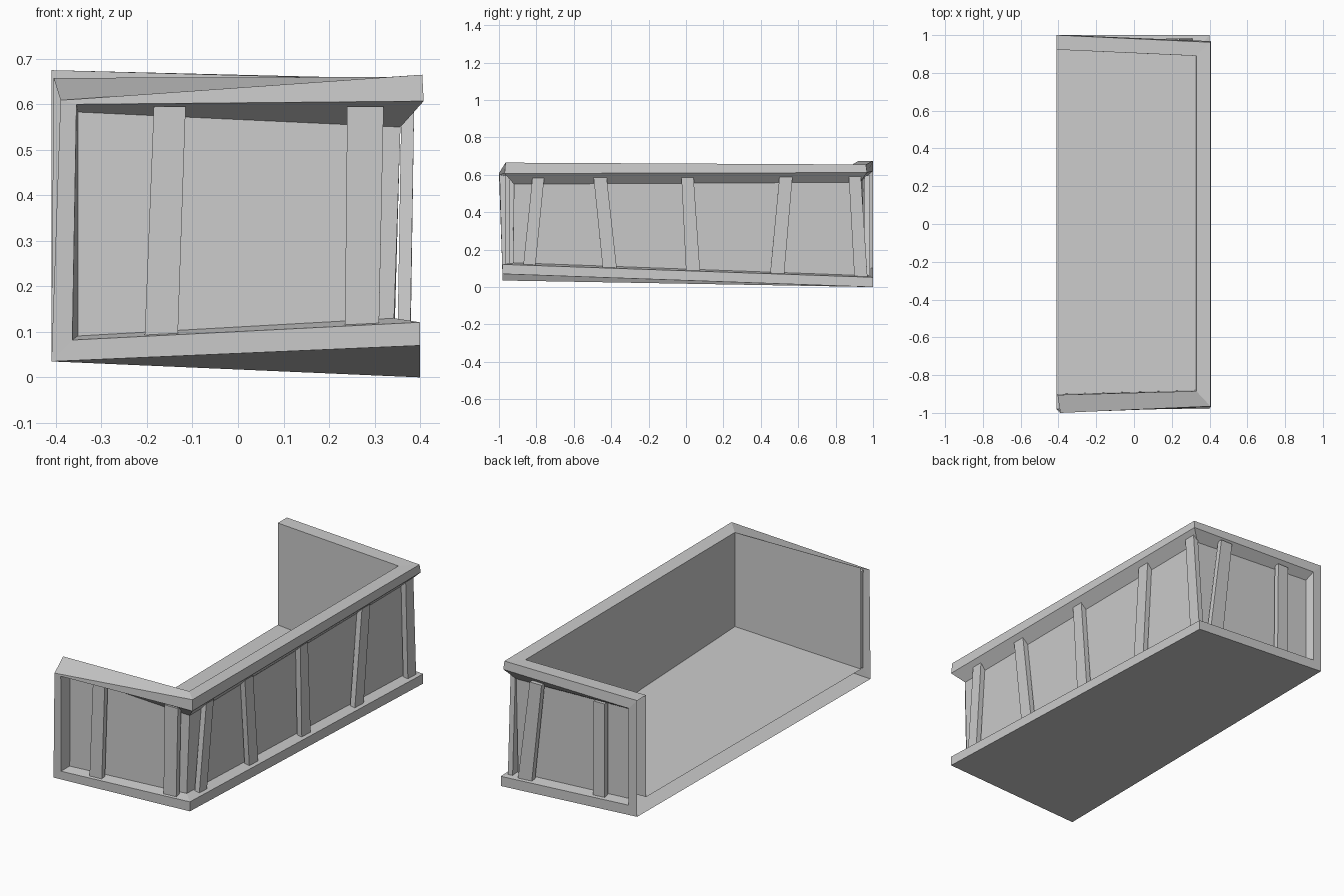
import bpy, bmesh

if "Cube" in bpy.data.objects:
    bpy.data.objects.remove(bpy.data.objects["Cube"])

def make(name, quads):
    mesh = bpy.data.meshes.new(name)
    bm = bmesh.new()
    for quad in quads:
        bm.faces.new([bm.verts.new(p) for p in quad])
    bmesh.ops.remove_doubles(bm, verts=bm.verts, dist=1e-5)
    bmesh.ops.recalc_face_normals(bm, faces=bm.faces)
    bm.to_mesh(mesh)
    bm.free()
    ob = bpy.data.objects.new(name, mesh)
    bpy.context.collection.objects.link(ob)

# Wall section at each station, walking from outer bottom over the rail to the inner floor:
# base, ledge edge, panel foot, panel head, rail lower edge, rail upper edge, inner top, inner floor
FL = [(-.41, -.98, .035), (-.364, -.982, .082), (-.352, -.925, .091), (-.352, -.922, .583),
      (-.355, -.997, .600), (-.39, -1, .609), (-.405, -.905, .658), (-.41, -.90, .118)]
FR = [(.40, -.98, .07), (.40, -.98, .121), (.343, -.925, .13), (.357, -.92, .55),
      (.408, -.97, .607), (.405, -.965, .665), (.33, -.885, .66), (.325, -.88, .158)]
BR = [(.40, 1, 0), (.40, 1, .052), (.343, .935, .062), (.357, .93, .56),
      (.408, .968, .612), (.405, .962, .655), (.33, .89, .655), (.325, .89, .085)]
BL = [(-.41, 1, .051), (-.36, 1, .10), (-.352, .95, .11), (-.352, .95, .59),
      (-.36, 1, .62), (-.41, 1, .675), (-.41, .923, .675), (-.41, .923, .128)]
stations = [FL, FR, BR, BL]

# Hollow three-sided shell, open along the left side
quads = [(a[i], b[i], b[i + 1], a[i + 1])
         for a, b in zip(stations, stations[1:]) for i in range(7)]
quads += [[s[0] for s in stations], [s[7] for s in stations]]   # underside and inner floor
for s in (FL, BL):                                              # end posts and their returns
    quads += [(s[0], s[1], s[4], s[5]), (s[1], s[2], s[3], s[4])]
make("balcony_shell", quads)

# Height of the outer ledge
def ledge_z(x, y):
    u, v = (x + .41) / .81, (y + .98) / 1.98
    a, b, c, d = .083, .121, .052, .10
    return (a * (1 - u) + b * u) * (1 - v) + (d * (1 - u) + c * u) * v

# Leaning slats: low and high are the spans along the wall
def slat(name, wall, low, high, top=.595):
    near, far = {"side": (.357, .385), "front": (-.94, -.967), "back": (.955, .983)}[wall]
    def ring(span, d, z=None):
        pts = [(span[0], near), (span[1], near), (span[1], far), (span[0], far)]
        pts = [(q + d, p) if wall == "side" else (p, q) for p, q in pts]
        return [(x, y, ledge_z(x, y) if z is None else z) for x, y in pts]
    a, b = ring(low, -.006), ring(high, .002, top)
    make(name, [a, b] + [(a[i - 1], a[i], b[i], b[i - 1]) for i in range(4)])

slats = {
    "side": [((-.87, -.805), (-.82, -.757)), ((-.445, -.37), (-.495, -.425)),
             ((0, .075), (-.025, .04)), ((.45, .525), (.50, .57)), ((.90, .97), (.87, .935))],
    "front": [((-.205, -.132), (-.185, -.115)), ((.235, .31), (.24, .32))],
    "back": [((-.205, -.135), (-.205, -.14)), ((.228, .31), (.17, .24))],
}
for wall, spans in slats.items():
    for i, (low, high) in enumerate(spans):
        slat(f"{wall}_slat_{i + 1}", wall, low, high)
